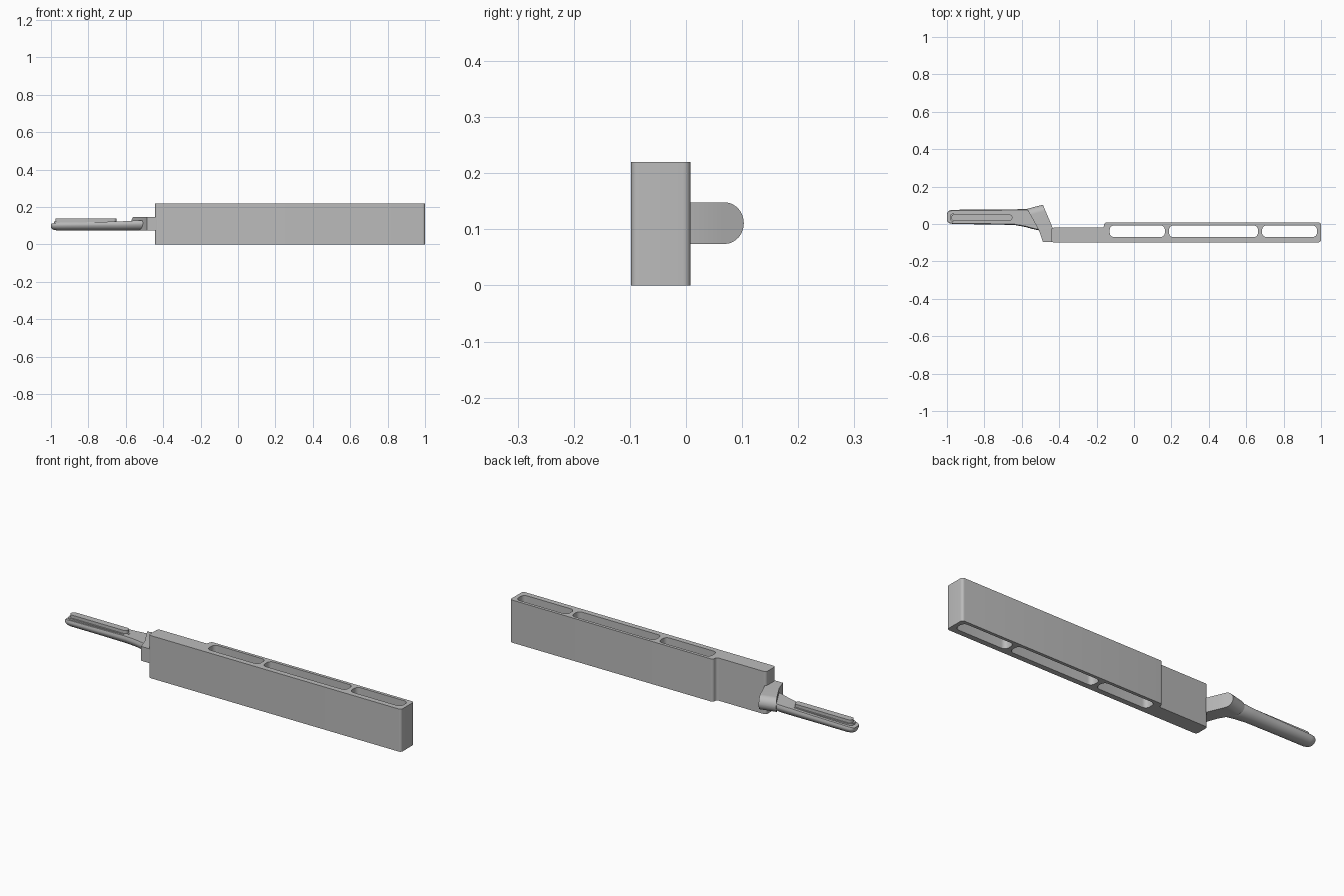
import bpy, bmesh, math
from mathutils import Vector

cube = bpy.data.objects.get("Cube")
if cube:
    bpy.data.objects.remove(cube, do_unlink=True)

grey = bpy.data.materials.new("plain grey")
grey.use_nodes = True
colour = (0.5, 0.5, 0.5, 1)
grey.diffuse_color = colour
grey.node_tree.nodes["Principled BSDF"].inputs["Base Color"].default_value = colour


def finish(ob):
    ob.data.materials.append(grey)
    bpy.ops.object.select_all(action='DESELECT')
    ob.select_set(True)
    bpy.context.view_layer.objects.active = ob
    if ob.type == 'CURVE':
        bpy.ops.object.convert(target='MESH')
    bpy.ops.object.shade_smooth_by_angle(angle=math.radians(35))


def rounded(corners, radius, steps=6):
    """Outline with every corner replaced by a smooth bend."""
    out = []
    for i, c in enumerate(corners):
        c = Vector(c)
        a = (Vector(corners[i - 1]) - c).normalized() * radius + c
        b = (Vector(corners[(i + 1) % len(corners)]) - c).normalized() * radius + c
        for k in range(steps + 1):
            t = k / steps
            w = 0.83 * 2 * t * (1 - t)
            u, v = (1 - t) ** 2, t * t
            out.append((a * u + c * w + b * v) / (u + w + v))
    return out


def box(x0, x1, y0, y1):
    return [(x0, y0), (x1, y0), (x1, y1), (x0, y1)]


def plate(name, outlines, z0, z1):
    """Flat outlines (inner ones become holes) extruded from z0 to z1."""
    cu = bpy.data.curves.new(name, 'CURVE')
    cu.dimensions, cu.fill_mode = '2D', 'BOTH'
    cu.extrude = (z1 - z0) / 2
    for pts in outlines:
        sp = cu.splines.new('POLY')
        sp.points.add(len(pts) - 1)
        for p, q in zip(sp.points, pts):
            p.co = (q[0], q[1], 0, 1)
        sp.use_cyclic_u = True
    ob = bpy.data.objects.new(name, cu)
    ob.location.z = (z0 + z1) / 2
    bpy.context.collection.objects.link(ob)
    finish(ob)


def loft(name, rings):
    """Skin a row of equal rings and cap both ends."""
    bm = bmesh.new()
    rows = [[bm.verts.new(p) for p in ring] for ring in rings]
    n = len(rows[0])
    for a, b in zip(rows, rows[1:]):
        for i in range(n):
            j = (i + 1) % n
            bm.faces.new((a[i], a[j], b[j], b[i]))
    bm.faces.new(rows[0])
    bm.faces.new(rows[-1])
    bmesh.ops.recalc_face_normals(bm, faces=bm.faces)
    me = bpy.data.meshes.new(name)
    bm.to_mesh(me)
    bm.free()
    ob = bpy.data.objects.new(name, me)
    bpy.context.collection.objects.link(ob)
    finish(ob)


# Long body with a stepped back and three slots running through it
body = [(-0.443, -0.098), (1, -0.098), (1, 0.008), (-0.16, 0.008),
        (-0.16, -0.02), (-0.443, -0.02)]
slots = [(-0.13, 0.165), (0.187, 0.663), (0.685, 0.978)]
plate("body", [rounded(body, 0.014)] +
      [rounded(box(a, b, -0.07, -0.008), 0.024) for a, b in slots], 0, 0.22)

# Slanted neck whose back end is a half round
mid, r = 0.111, 0.037
path = [((-0.487, -0.095), (-0.435, -0.095)), ((-0.508, -0.035), (-0.435, -0.02))]
end = (Vector((-0.572, 0.081)), Vector((-0.487, 0.103)))
rows = [(Vector(a), Vector(b), r) for a, b in path]
for k in range(11):
    ang = k / 10 * math.pi / 2
    back = r * (1 - math.sin(ang))
    l, q = [e - (e - Vector(s)).normalized() * back for e, s in zip(end, path[1])]
    rows.append((l, q, max(r * math.cos(ang), 0.0005)))
loft("neck", [[(a.x, a.y, mid - h), (b.x, b.y, mid - h),
               (b.x, b.y, mid + h), (a.x, a.y, mid + h)] for a, b, h in rows])

# Handle with a round underside: x, front y, back y, bottom z, top z
stations = [(-1, 0.022, 0.054, 0.09, 0.108), (-0.995, 0.01, 0.066, 0.083, 0.112),
            (-0.985, 0.003, 0.073, 0.078, 0.114), (-0.965, 0, 0.076, 0.075, 0.116),
            (-0.8, -0.002, 0.077, 0.075, 0.119), (-0.64, -0.005, 0.078, 0.074, 0.123),
            (-0.58, -0.016, 0.081, 0.074, 0.126), (-0.545, -0.026, 0.075, 0.074, 0.128),
            (-0.5, -0.036, 0.06, 0.074, 0.13)]
rings = []
for x, y0, y1, z0, z1 in stations:
    c, w, side = (y0 + y1) / 2, (y1 - y0) / 2, z0 + (z1 - z0) * 0.75
    ring = [(x, c - w * 0.9, z1), (x, c + w * 0.9, z1)]
    for k in range(17):
        a = math.pi * k / 16
        ring.append((x, c + w * math.cos(a), side - (side - z0) * math.sin(a)))
    rings.append(ring)
loft("handle", rings)

# Raised grip bar on a thin wider bed
plate("grip_bed", [rounded(box(-0.985, -0.64, 0.01, 0.058), 0.024)], 0.105, 0.124)
plate("grip_bar", [rounded(box(-0.977, -0.65, 0.017, 0.051), 0.017)], 0.12, 0.14)
